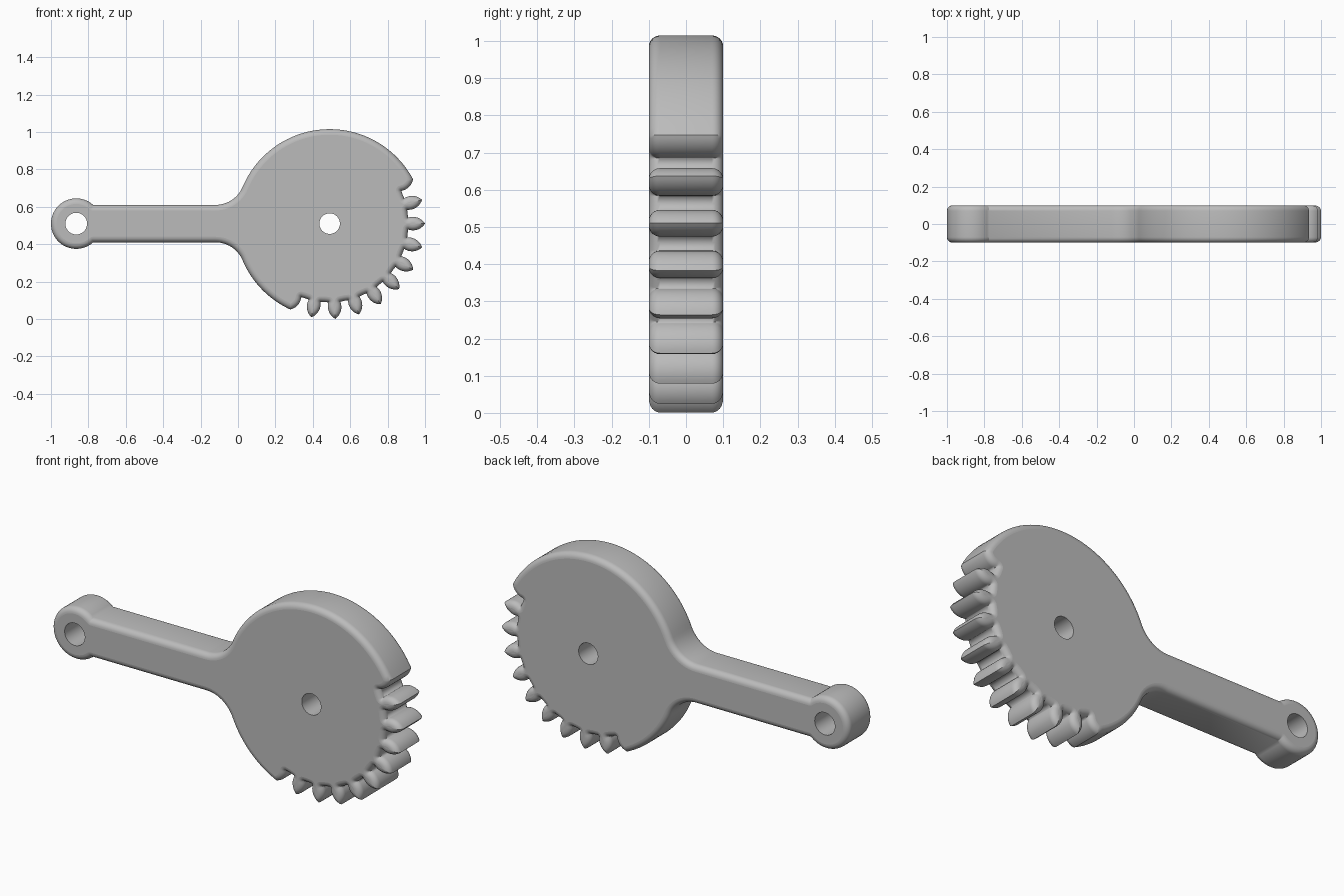
import bpy, bmesh
from math import sin, cos, pi, radians, atan2, asin, acos, sqrt, hypot

cube = bpy.data.objects.get("Cube")
if cube:
    bpy.data.objects.remove(cube)

HUB = (0.49, 0.51)            # disc centre in x, z
DISC_R, ROOT_R, HUB_HOLE = 0.505, 0.42, 0.055
BOSS_X, BOSS_R, BOSS_HOLE = -1.355, 0.135, 0.058   # relative to the hub
ARM_H, FILLET_R = 0.10, 0.157
HALF, ROUND = 0.10, 0.03      # half thickness, edge rounding
PITCH, FIRST, TEETH = 14.43, -101.0, 9
# Tooth flank: an arc of radius FLANK centred below the tooth axis by DROP
BULGE_S, FLANK, DROP = 0.445, 0.0767, 0.0407


def arc(cx, cz, r, a0, a1, n):
    return [(cx + r * cos(a0 + (a1 - a0) * i / n),
             cz + r * sin(a0 + (a1 - a0) * i / n)) for i in range(n + 1)]


def flank(d, tip_angle):
    """One tooth side, root to tip, as (along, across), inset by d."""
    root_angle = acos((ROOT_R - BULGE_S) / FLANK)
    corner = (ROOT_R, FLANK * sin(root_angle) - DROP)
    pts = arc(*corner, d, -pi, root_angle - pi, 5)
    return pts + arc(BULGE_S, -DROP, FLANK - d, root_angle, tip_angle, 10)[1:]


def place(pts, degrees, side):
    a = radians(degrees)
    return [(s * cos(a) - side * t * sin(a), s * sin(a) + side * t * cos(a))
            for s, t in pts]


def outline(d):
    """Whole silhouette around the hub, inset by d."""
    # Ends of the toothed sector are half teeth
    end = flank(d, acos((DISC_R - d - BULGE_S) / (FLANK - d)))
    upper_end = place(end, FIRST + PITCH * TEETH, -1)
    lower_end = place(end[::-1], FIRST - PITCH, 1)
    # Disc, fillets, arm and boss
    fz = ARM_H + FILLET_R
    fx = -sqrt((DISC_R + FILLET_R) ** 2 - fz ** 2)
    contact = atan2(fz, fx)
    start = atan2(upper_end[-1][1], upper_end[-1][0])
    stop = atan2(lower_end[0][1], lower_end[0][0])
    join = asin(ARM_H / BOSS_R)
    jx = BOSS_X + BOSS_R * cos(join)
    pts = arc(0, 0, DISC_R - d, start, contact, 48)[1:]
    half = arc(fx, fz, FILLET_R + d, contact - pi, -pi / 2, 12)[1:]
    half += arc(jx, ARM_H, d, -pi / 2, join - pi, 5)
    pts += half
    pts += arc(BOSS_X, 0, BOSS_R - d, join, 2 * pi - join, 40)[1:-1]
    pts += [(x, -z) for x, z in reversed(half)]
    pts += arc(0, 0, DISC_R - d, -contact, stop, 20)[:-1]
    # Toothed sector
    pts += lower_end
    side = flank(d, asin(DROP / (FLANK - d)))
    for i in range(TEETH + 1):
        angle = FIRST + PITCH * i
        pts += place([(ROOT_R - d, 0)], angle - PITCH / 2, 1)
        if i < TEETH:
            pts += place(side, angle, -1) + place(side[-2::-1], angle, 1)
    return pts + upper_end


def add_ring(bm, pts, y):
    return [bm.verts.new((x + HUB[0], y, z + HUB[1])) for x, z in pts]


def loft(bm, a, b):
    n = len(a)
    for i in range(n):
        j = (i + 1) % n
        bm.faces.new((a[i], a[j], b[j], b[i]))


def loop_edges(bm, ring):
    return [bm.edges.get((ring[i - 1], ring[i])) for i in range(len(ring))]


bm = bmesh.new()
# Rounded rim from front to back
steps = [radians(15 * k) for k in range(7)]
levels = [(ROUND * (1 - sin(a)), -HALF + ROUND * (1 - cos(a))) for a in steps]
levels += [(d, -y) for d, y in reversed(levels)]
rings = [add_ring(bm, outline(d), y) for d, y in levels]
for a, b in zip(rings, rings[1:]):
    loft(bm, a, b)

# Straight pin holes through hub and boss
caps = {-1: loop_edges(bm, rings[0]), 1: loop_edges(bm, rings[-1])}
for cx, r in ((0, HUB_HOLE), (BOSS_X, BOSS_HOLE)):
    circle = arc(cx, 0, r, 0, 2 * pi, 40)[:-1]
    front, back = add_ring(bm, circle, -HALF), add_ring(bm, circle, HALF)
    loft(bm, front, back)
    caps[-1] += loop_edges(bm, front)
    caps[1] += loop_edges(bm, back)

# Flat front and back faces
for side, edges in caps.items():
    bmesh.ops.triangle_fill(bm, edges=edges, use_beauty=True, normal=(0, side, 0))
    for e in edges:
        e.smooth = False

bmesh.ops.remove_doubles(bm, verts=bm.verts, dist=0.00002)
bmesh.ops.recalc_face_normals(bm, faces=bm.faces)
for f in bm.faces:
    f.smooth = True
for e in bm.edges:
    if len(e.link_faces) == 2 and e.calc_face_angle(0) > radians(32):
        e.smooth = False

mesh = bpy.data.meshes.new("toothed_lever")
bm.to_mesh(mesh)
bm.free()
lever = bpy.data.objects.new("toothed_lever", mesh)
bpy.context.collection.objects.link(lever)

grey = bpy.data.materials.new("plain_grey")
grey.use_nodes = True
colour = (0.5, 0.5, 0.5, 1)
grey.diffuse_color = colour
grey.node_tree.nodes["Principled BSDF"].inputs["Base Color"].default_value = colour
mesh.materials.append(grey)
